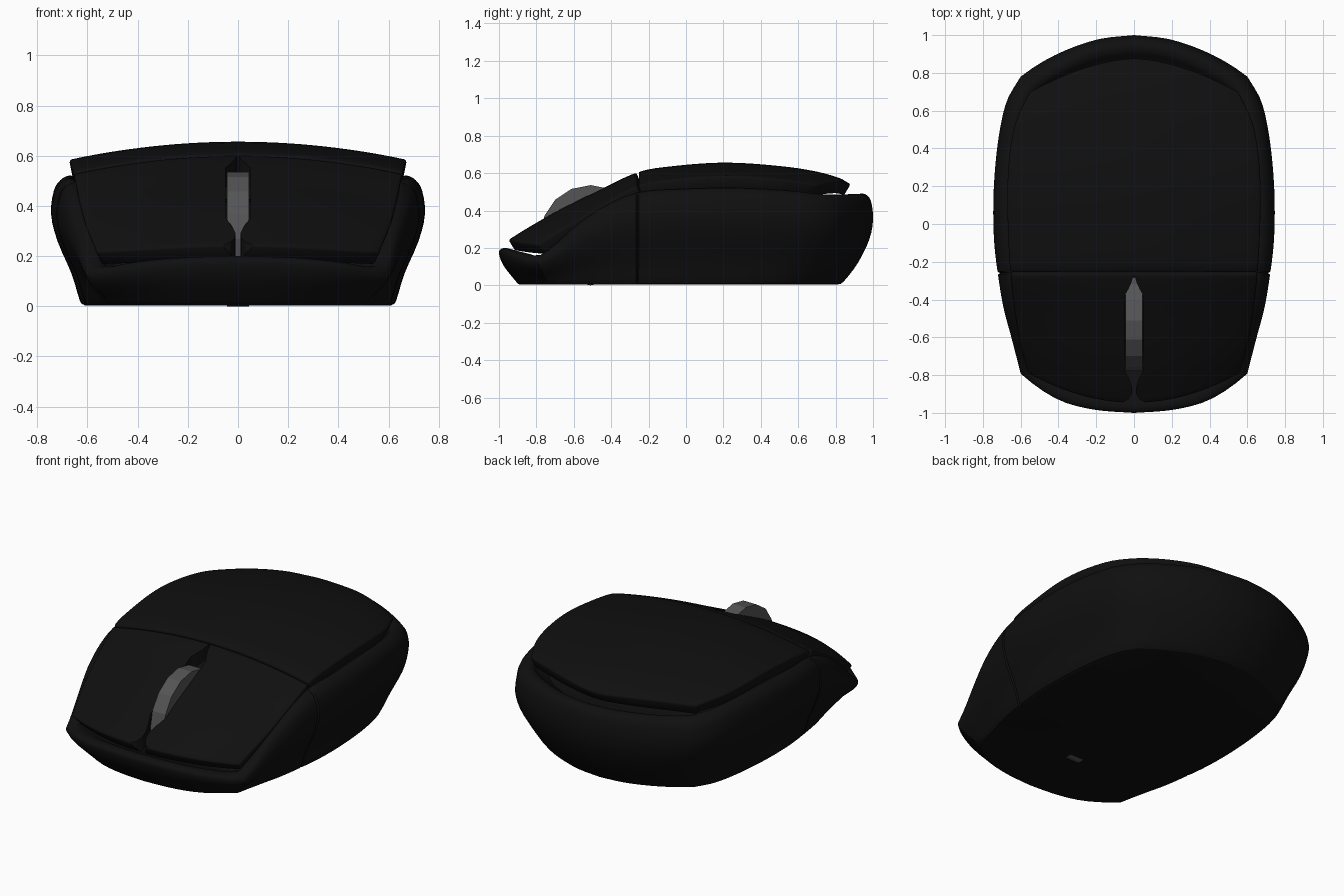
import bpy, math

if "Cube" in bpy.data.objects:
    bpy.data.objects.remove(bpy.data.objects["Cube"])

SEAM = -0.26


def curve(table, t):
    """Smooth interpolation through (t, value) pairs."""
    n = len(table)

    def slope(i):
        a, b = table[max(i - 1, 0)], table[min(i + 1, n - 1)]
        return (b[1] - a[1]) / (b[0] - a[0])
    t = min(max(t, table[0][0]), table[-1][0])
    i = next(k for k in range(n - 1) if t <= table[k + 1][0])
    (t0, v0), (t1, v1) = table[i], table[i + 1]
    h = t1 - t0
    s = (t - t0) / h
    return (v0 * (2*s**3 - 3*s*s + 1) + v1 * (3*s*s - 2*s**3)
            + h * slope(i) * (s**3 - 2*s*s + s) + h * slope(i + 1) * (s**3 - s*s))


def material(name, v):
    m = bpy.data.materials.new(name)
    m.diffuse_color = (v, v, v, 1)
    m.use_nodes = True
    m.node_tree.nodes["Principled BSDF"].inputs["Base Color"].default_value = m.diffuse_color
    return m


def mesh_object(name, verts, faces, mat=None):
    me = bpy.data.meshes.new(name)
    me.from_pydata(verts, [], faces)
    ob = bpy.data.objects.new(name, me)
    bpy.context.collection.objects.link(ob)
    if mat:
        me.materials.append(mat)
    bpy.ops.object.select_all(action='DESELECT')
    ob.select_set(True)
    bpy.context.view_layer.objects.active = ob
    bpy.ops.object.mode_set(mode='EDIT')
    bpy.ops.mesh.select_all(action='SELECT')
    bpy.ops.mesh.normals_make_consistent(inside=False)
    bpy.ops.object.mode_set(mode='OBJECT')
    return ob


black = material("black_plastic", 0.005)
grey = material("grey_rubber", 0.09)

# Plan outline of the body: front arc, side and rear arc
front_arc = [(0, -1), (.2, -.985), (.37, -.945), (.5, -.875), (.6, -.795)]
side_width = [(-.795, .6), (-.6, .65), (-.45, .69), (-.27, .72), (-.1, .74), (.1, .745),
              (.3, .735), (.5, .71), (.66, .67), (.78, .6)]
rear_arc = [(0, 1), (.18, .98), (.35, .925), (.5, .85), (.6, .78)]
rim_height = [(-1, .2), (-.9, .175), (-.8, .16), (-.7, .23), (-.6, .32), (-.45, .42),
              (-.26, .495), (0, .515), (.3, .52), (.6, .505), (.8, .485), (1, .49)]

half = [(.6 * i / 10, curve(front_arc, .6 * i / 10)) for i in range(10)]
side_ys = [-.795 + (SEAM - .008 + .795) * i / 10 for i in range(11)] + [SEAM]
side_ys += [SEAM + .008 + (.78 - SEAM - .008) * i / 20 for i in range(21)]
for y in side_ys:
    half.append((curve(side_width, y) - (.012 if y == SEAM else 0), y))
half += [(.6 * i / 10, curve(rear_arc, .6 * i / 10)) for i in range(9, -1, -1)]
n = len(half)
outline = half + [(-x, y) for x, y in half[-2:0:-1]]
N = len(outline)

# Lower body: rings of (x scale, front y scale, rear y scale, fraction of rim height)
ring_table = [(0, .82, .83, .85, .012), (1, .845, .86, .875, .04), (2, .89, .91, .937, .25),
              (3, .965, .962, .984, .5), (4, 1, .99, 1, .71), (5, .985, 1, .994, .89),
              (6, .95, .985, .98, .97), (7, .91, .96, .958, 1), (8, .885, .93, .93, .985),
              (9, .87, .9, .905, .93), (10, .8, .85, .85, .82)]
verts, faces = [], []
channels = [[(r[0], r[c]) for r in ring_table] for c in range(1, 5)]
steps = [i / 3 for i in range(31)]
for t in steps:
    sx, sf, sr, f = [curve(c, t) for c in channels]
    for x, y in outline:
        s = sf if y < SEAM else sr
        verts.append((x * sx, SEAM + (y - SEAM) * s, max(curve(rim_height, y) * f, 0.004) if t else 0.0))
for k in range(len(steps) - 1):
    for i in range(N):
        j = (i + 1) % N
        faces.append((k*N + i, k*N + j, (k+1)*N + j, (k+1)*N + i))
for base in (0, (len(steps) - 1) * N):      # flat underside and hidden inner deck
    for i in range(n - 1):
        q = [base + i, base + i + 1, base + (N - i - 1) % N, base + (N - i) % N]
        faces.append(tuple(dict.fromkeys(q)))
for i in range(N):                          # level underside
    verts[i] = (verts[i][0], verts[i][1], 0.004)
body = mesh_object("lower_body", verts, faces, black)
bpy.ops.object.shade_smooth_by_angle(angle=math.radians(30))

# Upper covers: crowned patches with thickness
cover_width = [(-.79, .565), (-.6, .612), (-.27, .655), (0, .67), (.2, .672), (.4, .657),
               (.55, .625), (.7, .555)]
spine = [(-.95, .243), (-.85, .305), (-.7, .392), (-.5, .492), (-.26, .604), (-.1, .634),
         (.2, .656), (.5, .638), (.7, .608), (.83, .57), (.88, .54)]


def cover(name, y0, y_corner, y_mid, power):
    U, V = 32, 24
    vs, fs = [], []
    for b in range(V + 1):
        v = b / V
        w = curve(cover_width, y0 + (y_corner - y0) * v)
        for a in range(U + 1):
            u = 2 * a / U - 1
            end = y_mid + (y_corner - y_mid) * abs(u) ** power
            y = y0 + (end - y0) * v
            crown = .072 + .055 * max(0, (SEAM - y) / .55)
            vs.append((u * w, y, curve(spine, y) - crown * u * u))
    for b in range(V):
        for a in range(U):
            i = b * (U + 1) + a
            fs.append((i, i + 1, i + U + 2, i + U + 1))
    ob = mesh_object(name, vs, fs, black)
    if ob.data.polygons[0].normal.z < 0:
        ob.data.flip_normals()
    sol = ob.modifiers.new("thickness", 'SOLIDIFY')
    sol.thickness, sol.offset = .07, -1
    bev = ob.modifiers.new("soft_edges", 'BEVEL')
    bev.width, bev.segments, bev.limit_method = .01, 2, 'ANGLE'
    bev.angle_limit = math.radians(50)
    return ob


palm_cover = cover("palm_cover", SEAM + .005, .7, .88, 1.7)
bpy.ops.object.shade_smooth_by_angle(angle=math.radians(35))
button_cover = cover("button_cover", SEAM - .005, -.79, -.95, 2)

# Wheel slot, narrowing front and back, flaring at the nose
slot = [(.004, -.275), (.014, -.31), (.03, -.345), (.05, -.38), (.05, -.77), (.025, -.82),
        (.01, -.87), (.012, -.9), (.03, -.93), (.08, -.955), (.08, -1.0)]
poly = slot + [(-x, y) for x, y in reversed(slot)]
m = len(poly)
cutter = mesh_object("slot_cutter", [(x, y, z) for z in (0, .8) for x, y in poly],
                     [tuple(range(m)), tuple(range(m, 2*m))] +
                     [(i, (i+1) % m, m + (i+1) % m, m + i) for i in range(m)])
cutter.hide_render = True
cutter.hide_set(True)
cut = button_cover.modifiers.new("wheel_slot", 'BOOLEAN')
cut.operation, cut.object, cut.solver = 'DIFFERENCE', cutter, 'EXACT'
button_cover.select_set(True)
bpy.context.view_layer.objects.active = button_cover
bpy.ops.object.shade_smooth_by_angle(angle=math.radians(35))

# Faceted scroll wheel, just reaching the underside
R, S = .268, 16
wheel_verts = [(x, -.51 + R * math.sin(2*math.pi*i/S), R + R * math.cos(2*math.pi*i/S))
               for x in (-.044, .044) for i in range(S)]
mesh_object("scroll_wheel", wheel_verts,
            [tuple(range(S)), tuple(range(S, 2*S))] +
            [(i, (i+1) % S, S + (i+1) % S, S + i) for i in range(S)], grey)
